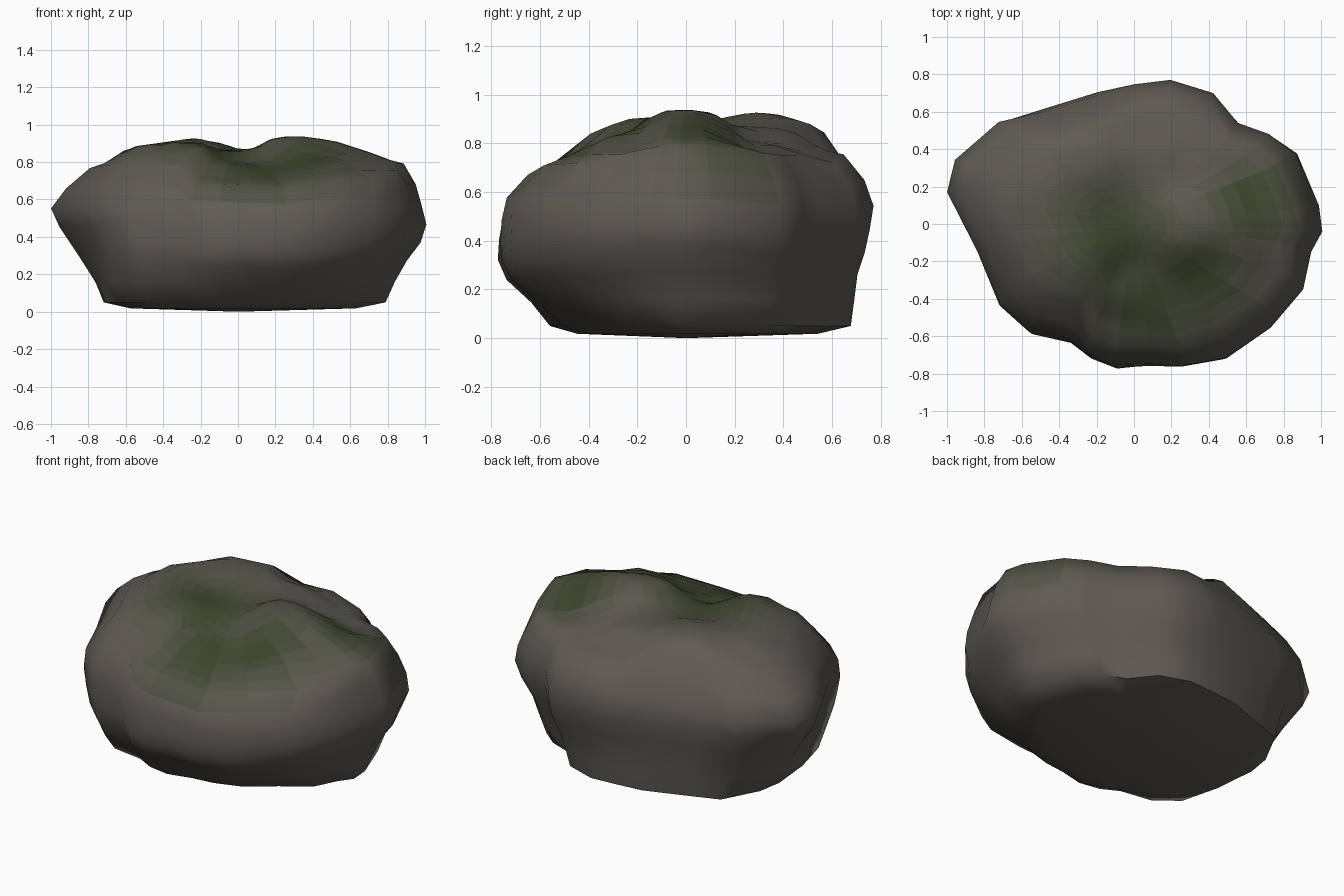
import bpy, bmesh, math
from mathutils import Vector
from mathutils.noise import noise

if "Cube" in bpy.data.objects:
    bpy.data.objects.remove(bpy.data.objects["Cube"])

# Widest outline seen from above
OUTLINE = [(-1, .17), (-.95, .34), (-.72, .54), (-.5, .59), (-.2, .71), (0, .75), (.2, .77),
           (.43, .70), (.57, .54), (.74, .48), (.87, .38), (.99, .1), (1.01, -.04), (.95, -.15),
           (.9, -.35), (.73, -.55), (.5, -.72), (.26, -.76), (.08, -.75), (-.1, -.76),
           (-.25, -.7), (-.36, -.61), (-.57, -.56), (-.72, -.43), (-.85, -.15)]

# Silhouette by height: z, left x, right x, front y, back y
PROFILE = [(.05, -.77, .79, -.54, .68), (.15, -.80, .83, -.62, .70), (.25, -.84, .88, -.73, .72),
           (.35, -.90, .96, -.77, .75), (.45, -.97, 1.0, -.755, .76), (.55, -1.0, .97, -.75, .77),
           (.65, -.92, .92, -.66, .73), (.72, -.82, .90, -.57, .67), (.80, -.76, .84, -.48, .61)]

# Heights of lumps and hollows on top: x, y, z
TOP = [(-.24, .35, .94), (-.5, .3, .90), (-.28, .49, .91), (-.45, 0, .90), (.27, 0, .955),
       (.48, 0, .935), (.68, 0, .87), (0, 0, .86), (0, -.3, .79), (.2, -.48, .74),
       (-.27, -.2, .92), (-.38, -.42, .85), (.5, -.3, .84), (.35, .35, .80), (.6, .35, .745),
       (.08, .32, .87), (-.78, -.05, .78), (-.8, .3, .75), (-.55, .5, .78), (.87, 0, .78),
       (.8, -.3, .75), (0, .65, .75), (.2, -.66, .65), (-.2, -.62, .67), (-.5, -.47, .79),
       (.6, -.53, .70), (.4, .6, .71)]

# Local swellings and dents of the sides: angle, z, amount, angular width, height width
DENTS = [(-2.36, .05, .13, .6, .3), (-2.36, .8, .09, .6, .15), (-.6, .8, .10, .6, .2),
         (2.4, .8, .04, .5, .2), (-.8, .03, -.13, .5, .13), (2.25, .05, .08, .45, .25),
         (2.95, .05, -.09, .3, .25), (-2.8, .05, .05, .3, .25), (1.5, .28, -.04, .3, .15),
         (2.3, .55, .03, .3, .15), (-3.0, .44, -.04, .25, .1)]


def height(x, y):
    total = weight = 0
    for px, py, pz in TOP:
        w = 1 / (((x - px) ** 2 + (y - py) ** 2) ** 2 + .0003)
        total += w * pz
        weight += w
    return total / weight


def extents(z):
    if z <= PROFILE[0][0]:
        return PROFILE[0][1:]
    for a, b in zip(PROFILE, PROFILE[1:]):
        if z <= b[0]:
            t = (z - a[0]) / (b[0] - a[0])
            return [p + (q - p) * t for p, q in zip(a[1:], b[1:])]
    return PROFILE[-1][1:]


def side_point(p, z):
    left, right, front, back = extents(z)
    x = p[0] * (right if p[0] > 0 else -left)
    y = p[1] * (back / .77 if p[1] > 0 else -front / .76)
    ang = math.atan2(p[1], p[0])
    k = 1 + .015 * noise(Vector((x * 3, y * 3, z * 4)))
    for a, h, amount, wa, wh in DENTS:
        turn = math.remainder(ang - a, math.tau)
        k += amount * math.exp(-(turn / wa) ** 2 - ((z - h) / wh) ** 2)
    return Vector((x * k, y * k, z))


# Rings from base to shoulder, then inward across the top
bm = bmesh.new()
shoulder = []
for p in OUTLINE:
    s = height(p[0] * .87, p[1] * .87)
    shoulder.append(side_point(p, s))
rings = [[side_point(p, .05) * .8 for p in OUTLINE]]
for v in rings[0]:
    v.z = .018
for t in (0, .15, .3, .43, .56, .7, .85):
    rings.append([side_point(p, .05 + (s.z - .05) * t) for p, s in zip(OUTLINE, shoulder)])
rings.append(shoulder)
for f in (.9, .8, .7, .6, .5, .4, .3, .2, .1):
    rings.append([Vector((s.x * f, s.y * f, height(s.x * f, s.y * f))) for s in shoulder])

loops = [[bm.verts.new(v) for v in r] for r in rings]
n = len(OUTLINE)
for a, b in zip(loops, loops[1:]):
    for i in range(n):
        j = (i + 1) % n
        bm.faces.new((a[i], a[j], b[j], b[i]))
bottom = bm.verts.new((0, 0, 0))
peak = bm.verts.new((0, 0, height(0, 0)))
for i in range(n):
    j = (i + 1) % n
    bm.faces.new((bottom, loops[0][j], loops[0][i]))
    bm.faces.new((peak, loops[-1][i], loops[-1][j]))
bmesh.ops.recalc_face_normals(bm, faces=bm.faces[:])

# Moss fades into rock over several tints
STEPS = 12
PATCHES = [(.1, -.42, .32), (-.12, -.1, .34), (.65, .1, .25), (.35, -.3, .28)]
for f in bm.faces:
    c = f.calc_center_median()
    moss = 0
    if c.z > .6 and f.normal.z > .2:
        moss = max(math.exp(-((c.x - x) ** 2 + (c.y - y) ** 2) / r ** 2) for x, y, r in PATCHES)
    f.material_index = min(STEPS - 1, int(moss * STEPS))
    f.smooth = True

mesh = bpy.data.meshes.new("boulder")
bm.to_mesh(mesh)
bm.free()
rock, green = Vector((.115, .105, .09)), Vector((.045, .062, .025))
for i in range(STEPS):
    mat = bpy.data.materials.new(f"rock_moss_{i}")
    mat.diffuse_color = (*rock.lerp(green, i / (STEPS - 1)), 1)
    mat.use_nodes = True
    mat.node_tree.nodes["Principled BSDF"].inputs["Base Color"].default_value = mat.diffuse_color
    mesh.materials.append(mat)

boulder = bpy.data.objects.new("boulder", mesh)
bpy.context.collection.objects.link(boulder)
bpy.context.view_layer.objects.active = boulder
boulder.select_set(True)
bpy.ops.object.shade_smooth_by_angle(angle=math.radians(60))
